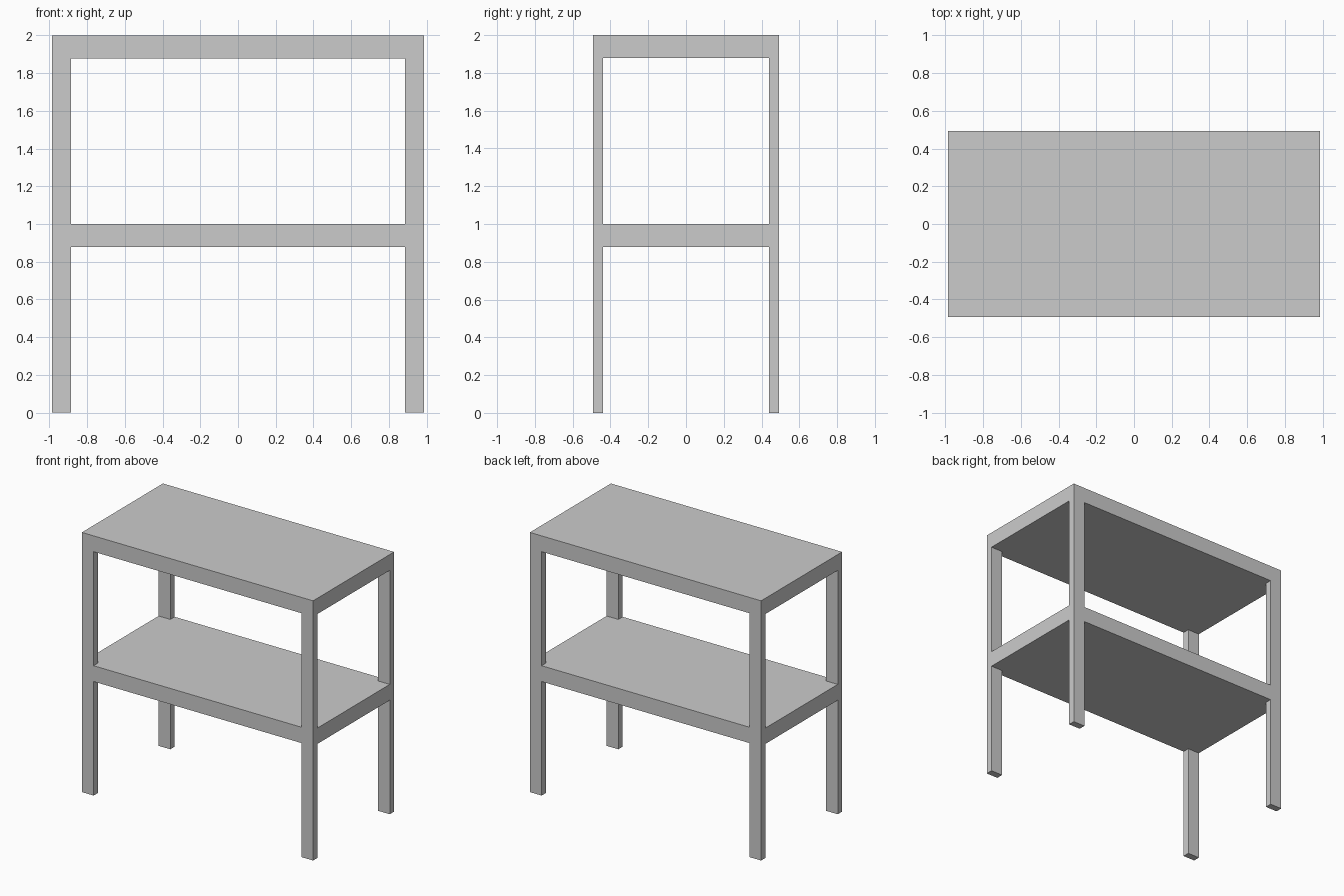
import bpy

if "Cube" in bpy.data.objects:
    bpy.data.objects.remove(bpy.data.objects["Cube"])

HX, HY = 0.985, 0.493      # half width and depth
LEG_X, LEG_Y = 0.10, 0.053  # leg section
SHELF = 0.122               # shelf thickness


def box(name, lo, hi):
    bpy.ops.mesh.primitive_cube_add(size=1, location=[(a + b) / 2 for a, b in zip(lo, hi)])
    ob = bpy.context.object
    ob.name = name
    ob.scale = [b - a for a, b in zip(lo, hi)]
    bpy.ops.object.transform_apply(location=False, rotation=False, scale=True)
    return ob


# Two solid shelves, flush with the outside of the legs
for name, top in (("lower_shelf", 1.0), ("top_shelf", 2.0)):
    box(name, (-HX, -HY, top - SHELF), (HX, HY, top))

# Legs: a lower and an upper section at each corner, butted against the shelves
for level, z0, z1 in (("lower", 0.0, 1.0 - SHELF), ("upper", 1.0, 2.0 - SHELF)):
    for side, x0 in (("left", -HX), ("right", HX - LEG_X)):
        for end, y0 in (("front", -HY), ("back", HY - LEG_Y)):
            box(f"{level}_{end}_{side}_leg", (x0, y0, z0), (x0 + LEG_X, y0 + LEG_Y, z1))
